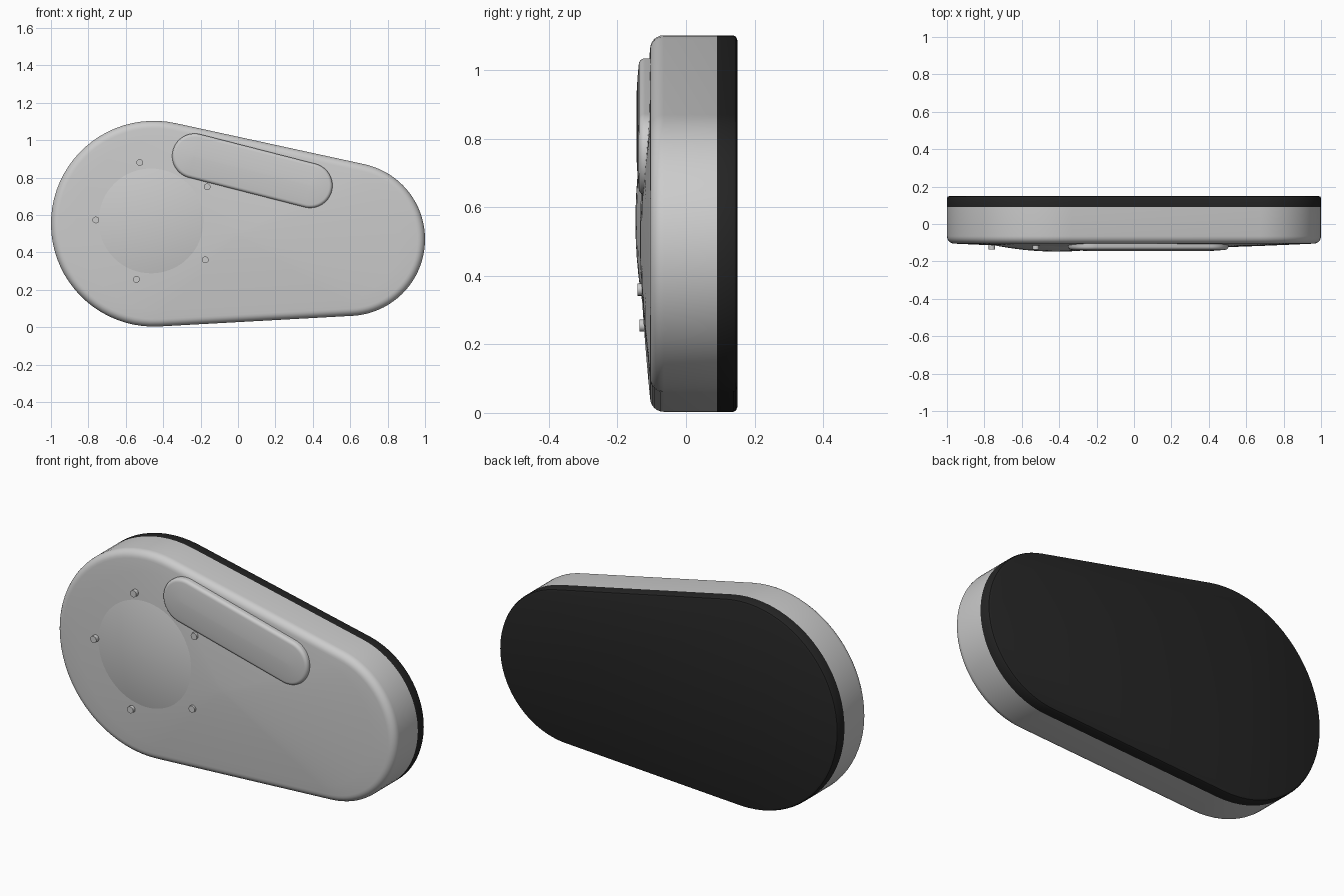
import bpy, bmesh, math
from mathutils import Vector

if "Cube" in bpy.data.objects:
    bpy.data.objects.remove(bpy.data.objects["Cube"])


def material(name, value):
    m = bpy.data.materials.new(name)
    m.diffuse_color = (value, value, value, 1)
    m.use_nodes = True
    m.node_tree.nodes["Principled BSDF"].inputs["Base Color"].default_value = m.diffuse_color
    return m


SILVER = material("silver", 0.6)
BLACK = material("black", 0.018)


def hull(c1, r1, c2, r2, inset=0.0, n=40):
    """Outline wrapped around two circles in the x-z plane."""
    c1, c2 = Vector(c1), Vector(c2)
    d = c2 - c1
    base = math.atan2(d.y, d.x)
    a = math.acos((r1 - r2) / d.length)
    pts = []
    for c, r, start, sweep in ((c2, r2, base - a, 2 * a),
                               (c1, r1, base + a, 2 * math.pi - 2 * a)):
        for i in range(n + 1):
            t = start + sweep * i / n
            pts.append(c + (r - inset) * Vector((math.cos(t), math.sin(t))))
    return pts


BODY = ((-0.45, 0.553), 0.55, (0.59, 0.47), 0.41)
PAD = ((-0.232, 0.915), 0.12, (0.385, 0.757), 0.12)
MID = Vector((0.0, 0.5))
FACE = hull(*BODY, inset=0.04)
FACE_Y = -0.105


def face_y(p):
    """Depth of the gently crowned front face at an x-z point."""
    s = 0.0
    for i, v in enumerate(FACE):
        e = FACE[(i + 1) % len(FACE)] - v
        nrm = Vector((e.y, -e.x))
        if nrm.length > 1e-6:
            s = max(s, nrm.dot(p - MID) / nrm.dot(v - MID))
    return FACE_Y - 0.03 * (1 - min(s, 1.0) ** 1.5)


def loft(name, rings, mat, angle=35):
    """Skin a list of equal-length 3D rings and cap both ends."""
    bm = bmesh.new()
    loops = [[bm.verts.new(p) for p in ring] for ring in rings]
    n = len(loops[0])
    for a, b in zip(loops, loops[1:]):
        for i in range(n):
            j = (i + 1) % n
            bm.faces.new((a[i], a[j], b[j], b[i]))
    bm.faces.new(loops[0])
    bm.faces.new(loops[-1])
    bmesh.ops.recalc_face_normals(bm, faces=bm.faces)
    me = bpy.data.meshes.new(name)
    bm.to_mesh(me)
    bm.free()
    me.materials.append(mat)
    ob = bpy.data.objects.new(name, me)
    bpy.context.collection.objects.link(ob)
    bpy.ops.object.select_all(action='DESELECT')
    ob.select_set(True)
    bpy.context.view_layer.objects.active = ob
    bpy.ops.object.shade_smooth_by_angle(angle=math.radians(angle))
    return ob


def flat(pts, y):
    return [(p.x, y, p.y) for p in pts]


def rounded(shape, y_front, r, steps=6):
    """Rings for a rounded edge running from the side to the front."""
    return [flat(hull(*shape, inset=r * (1 - math.cos(t))), y_front + r * (1 - math.sin(t)))
            for t in (math.pi / 2 * i / steps for i in range(steps + 1))]


# Housing with rounded front rim and crowned face
rings = [flat(hull(*BODY), 0.09)] + rounded(BODY, FACE_Y, 0.04)
for s in (0.9, 0.78, 0.65, 0.5, 0.35, 0.2, 0.08, 0.02):
    rings.append(flat([MID + (p - MID) * s for p in FACE], FACE_Y - 0.03 * (1 - s ** 1.5)))
loft("housing", rings, SILVER)

# Dark back plate with a small softened rear edge
loft("back_plate", [flat(hull(*BODY), 0.09), flat(hull(*BODY), 0.138),
                    flat(hull(*BODY, inset=0.004), 0.146),
                    flat(hull(*BODY, inset=0.014), 0.15)], BLACK)

# Slanted raised pad with slightly crowned front
rings = [flat(hull(*PAD), -0.095)] + rounded(PAD, -0.138, 0.018, 5)
for inset, y in ((0.05, -0.141), (0.085, -0.1435), (0.115, -0.1445)):
    rings.append(flat(hull(*PAD, inset=inset), y))
loft("raised_pad", rings, SILVER)

# Shallow dome that rises from the crowned face
DOME, R = Vector((-0.465, 0.568)), 0.28
rings = []
for k in (1.03, 1.0, 0.9, 0.75, 0.6, 0.45, 0.3, 0.15, 0.03):
    ring = []
    for i in range(64):
        t = 2 * math.pi * i / 64
        p = DOME + R * k * Vector((math.cos(t), math.sin(t)))
        ring.append((p.x, face_y(p) - 0.022 * (1 - k * k), p.y))
    rings.append(ring)
loft("dome", rings, SILVER)

# Five small pins around the dome
for x, z in ((-0.525, 0.88), (-0.165, 0.75), (-0.76, 0.573), (-0.543, 0.255), (-0.175, 0.36)):
    c = Vector((x, z))
    circle = [c + 0.018 * Vector((math.cos(i * math.pi / 8), math.sin(i * math.pi / 8)))
              for i in range(16)]
    tip = min(-0.136, face_y(c) - 0.012)
    loft("pin", [flat(circle, -0.1), flat(circle, tip)], SILVER)
